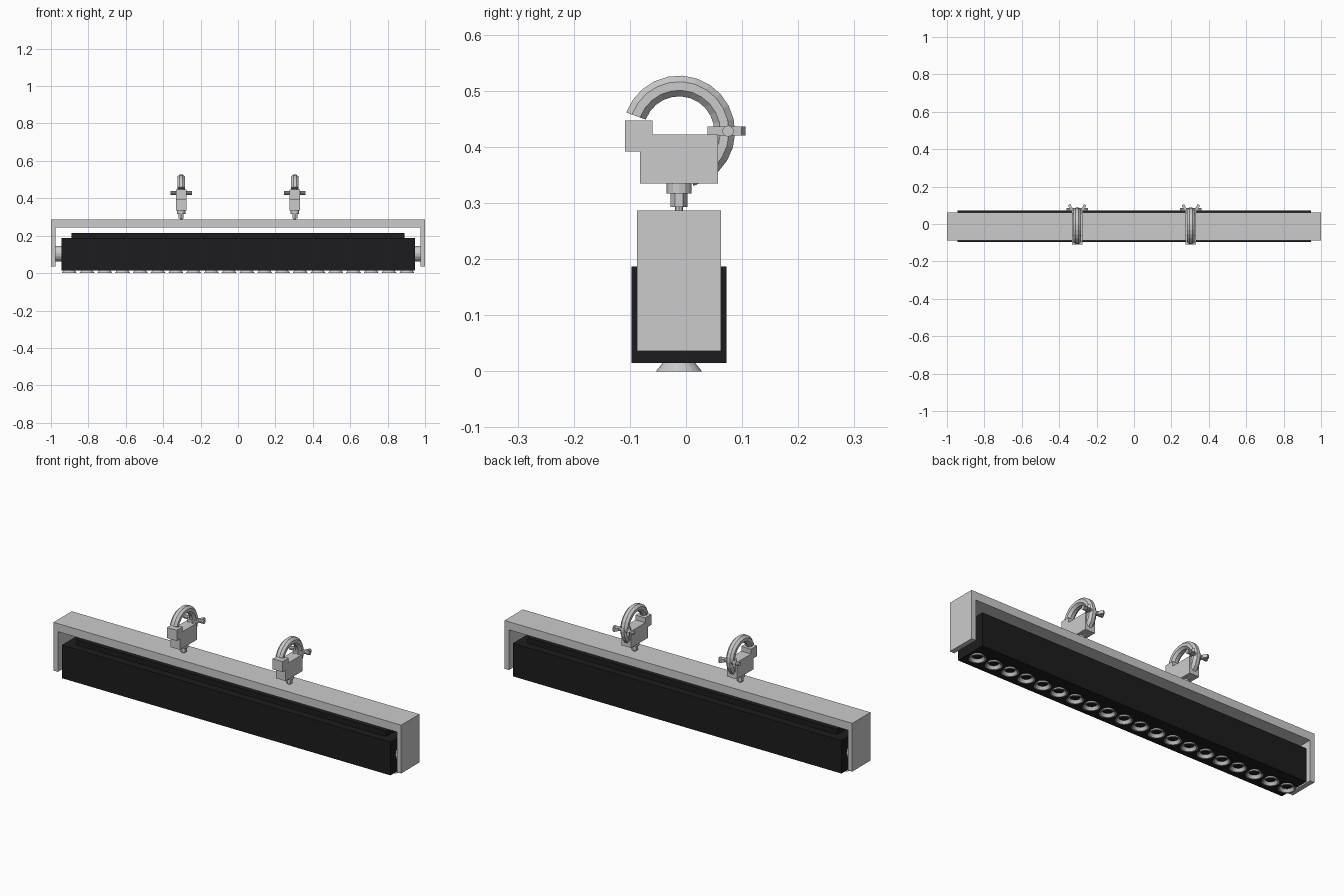
import bpy, bmesh
from math import cos, sin, pi, radians
from mathutils import Matrix, Vector

if "Cube" in bpy.data.objects:
    bpy.data.objects.remove(bpy.data.objects["Cube"])

CY = -0.0125
black = bpy.data.materials.new("black_housing")
black.diffuse_color = (0.012, 0.012, 0.013, 1)
black.use_nodes = True
black.node_tree.nodes["Principled BSDF"].inputs["Base Color"].default_value = black.diffuse_color


def finish(name, bm, mat=None):
    bmesh.ops.recalc_face_normals(bm, faces=bm.faces)
    me = bpy.data.meshes.new(name)
    bm.to_mesh(me)
    bm.free()
    ob = bpy.data.objects.new(name, me)
    bpy.context.collection.objects.link(ob)
    if mat:
        me.materials.append(mat)
    return ob


def box(name, x, y, z, mat=None):
    bm = bmesh.new()
    bmesh.ops.create_cube(bm, size=1)
    for v in bm.verts:
        v.co = [r[0] + (c + 0.5) * (r[1] - r[0]) for c, r in zip(v.co, (x, y, z))]
    return finish(name, bm, mat)


def prism(name, pts, axis, lo, hi):
    # extrude a profile along x (points are y,z) or y (points are x,z)
    bm = bmesh.new()
    put = (lambda p: (lo, *p)) if axis == 'x' else (lambda p: (p[0], lo, p[1]))
    f = bm.faces.new([bm.verts.new(put(p)) for p in pts])
    r = bmesh.ops.extrude_face_region(bm, geom=[f])
    d = Vector((hi - lo, 0, 0)) if axis == 'x' else Vector((0, hi - lo, 0))
    bmesh.ops.translate(bm, vec=d, verts=[v for v in r['geom'] if isinstance(v, bmesh.types.BMVert)])
    return finish(name, bm)


def rod(name, a, b, r, n=12):
    a, b = Vector(a), Vector(b)
    d = b - a
    m = Matrix.Translation((a + b) / 2) @ d.to_track_quat('Z', 'Y').to_matrix().to_4x4()
    bm = bmesh.new()
    bmesh.ops.create_cone(bm, cap_ends=True, segments=n, radius1=r, radius2=r, depth=d.length, matrix=m)
    return finish(name, bm)


def rings(name, loops, closed=False):
    # skin a list of vertex loops, capping the ends or joining them
    bm = bmesh.new()
    L = [[bm.verts.new(p) for p in l] for l in loops]
    n = len(L[0])
    for i in range(len(L) if closed else len(L) - 1):
        a, b = L[i], L[(i + 1) % len(L)]
        for j in range(n):
            bm.faces.new((a[j], a[(j + 1) % n], b[(j + 1) % n], b[j]))
    if not closed:
        bm.faces.new(L[0])
        bm.faces.new(L[-1])
    return finish(name, bm)


# hanging yoke
prism("yoke", [(-1, .036), (-1, .287), (1, .287), (1, .036), (.975, .036), (.975, .245),
               (-.975, .245), (-.975, .036)], 'y', -.0875, .0625)

# lamp housing with raised spine
box("housing", (-.945, .945), (-.0975, .0725), (.015, .187), black)
box("housing_spine", (-.89, .89), (CY - .045, CY + .045), (.18, .215), black)

# pivots between housing and yoke
for s in (-1, 1):
    rod("pivot", (s * .94, CY, .104), (s * .98, CY, .104), .042, 16)

# row of flared lens rims
for k in range(20):
    cx = -.9025 + k * .095
    prof = [(.028, .016), (.041, 0), (.034, 0), (.024, .014)]
    rings("lens_rim", [[(cx + r * cos(2 * pi * j / 20), CY + r * sin(2 * pi * j / 20), z)
                        for j in range(20)] for r, z in prof], closed=True)

# two pipe clamps
for cx in (-.304, .304):
    prism("clamp_block", [(-.082, .335), (.057, .335), (.057, .422), (-.06, .422), (-.06, .447),
                          (-.109, .447), (-.109, .392), (-.082, .392)], 'x', cx - .028, cx + .028)
    rod("clamp_collar", (cx, CY, .317), (cx, CY, .336), .022, 12)
    rod("clamp_bolt", (cx, CY, .286), (cx, CY, .293), .007, 8)
    rod("clamp_nut", (cx, CY, .293), (cx, CY, .318), .015, 6)
    # curved hook
    loops = []
    for i in range(17):
        a = radians(160 - i * 235 / 16)
        loop = []
        for j in range(8):
            t = 2 * pi * (j + .5) / 8
            r = .0815 + .020 * cos(t)
            loop.append((cx + .022 * sin(t), CY + r * cos(a), .427 + r * sin(a)))
        loops.append(loop)
    rings("clamp_hook", loops)
    # hinge pin and wing nut
    rod("clamp_pin", (cx - .058, .075, .428), (cx + .058, .075, .428), .01, 10)
    for s in (-1, 1):
        wing = box("wing", (-.007, .007), (0, .07), (-.008, .008))
        wing.location = (cx + s * .008, .042, .428)
        wing.rotation_euler = (0, 0, -s * radians(30))
